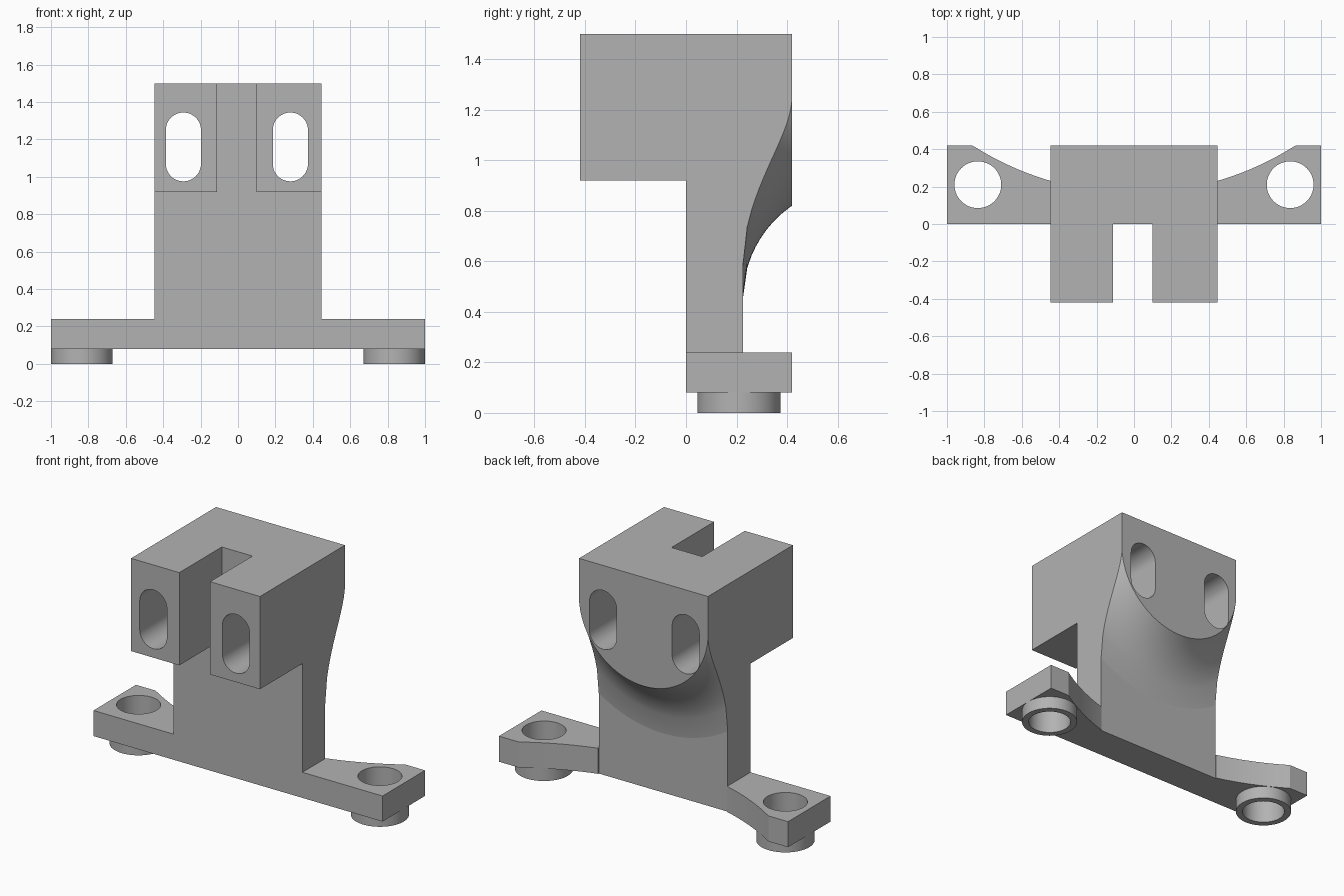
import bpy, bmesh, math
from mathutils import Matrix, Vector

cube = bpy.data.objects.get("Cube")
if cube:
    bpy.data.objects.remove(cube, do_unlink=True)

grey = bpy.data.materials.new("plain_grey")
grey.use_nodes = True
colour = (0.45, 0.45, 0.45, 1)
grey.diffuse_color = colour
grey.node_tree.nodes["Principled BSDF"].inputs["Base Color"].default_value = colour

HALF = 0.446      # half width of the column
BACK = 0.42       # rear plane of head and plate
WEB = 0.225       # rear plane of the column
OFF = -0.006      # small sideways offset of the head openings


def make(name, bm):
    bmesh.ops.recalc_face_normals(bm, faces=bm.faces)
    mesh = bpy.data.meshes.new(name)
    bm.to_mesh(mesh)
    bm.free()
    mesh.materials.append(grey)
    obj = bpy.data.objects.new(name, mesh)
    bpy.context.collection.objects.link(obj)
    return obj


def prism(name, outline, place, depth):
    """Extrude an outline; place maps outline points to space."""
    bm = bmesh.new()
    face = bm.faces.new([bm.verts.new(place(a, b)) for a, b in outline])
    ext = bmesh.ops.extrude_face_region(bm, geom=[face])
    verts = [v for v in ext["geom"] if isinstance(v, bmesh.types.BMVert)]
    bmesh.ops.translate(bm, verts=verts, vec=depth)
    return make(name, bm)


def arc(cx, cy, r, start, end, n):
    angles = [math.radians(start + (end - start) * i / n) for i in range(n + 1)]
    return [(cx + r * math.cos(t), cy + r * math.sin(t)) for t in angles]


def cylinder(name, x, radius, z0, z1):
    outline = arc(x, 0.21, radius, 0, 360, 64)[:-1]
    return prism(name, outline, lambda a, b: (a, b, z0), (0, 0, z1 - z0))


def combine(target, tool, operation):
    mod = target.modifiers.new(operation.title(), "BOOLEAN")
    mod.operation = operation
    mod.solver = "EXACT"
    mod.object = tool
    bpy.context.view_layer.objects.active = target
    bpy.ops.object.modifier_apply(modifier=mod.name)
    bpy.data.objects.remove(tool, do_unlink=True)


# Column with overhanging head, from one side profile
side = [(0, 0.24), (BACK, 0.24), (BACK, 1.5), (-BACK, 1.5), (-BACK, 0.92), (0, 0.92)]
body = prism("bracket_body", side, lambda y, z: (-HALF, y, z), (2 * HALF, 0, 0))

# Rear scoop: a concave fillet revolved about a front-to-back axis
axis_z, fillet = 1.267, 0.449
profile = [(WEB, 1.6), (0.5, 1.6)]
steps = 24
for i in range(steps + 1):
    y = 0.44 + (WEB - 0.44) * (i / steps) ** 2
    rise = math.sqrt(max(0, fillet ** 2 - (WEB + fillet - y) ** 2))
    if i == 0:
        profile.append((0.5, 0.817 - rise))
    profile.append((y, 0.817 - rise))
bm = bmesh.new()
ring = [bm.verts.new((r, y, axis_z)) for y, r in profile]
face = bm.faces.new(ring)
sweep = bmesh.ops.spin(bm, geom=[face], cent=(0, 0, axis_z), axis=(0, 1, 0),
                       angle=math.pi, steps=64, use_duplicate=False)
# Keep the starting cap so that the cutter is closed
bm.verts.ensure_lookup_table()
if any(e.is_boundary for e in bm.edges):
    bmesh.ops.holes_fill(bm, edges=[e for e in bm.edges if e.is_boundary], sides=0)
if sum(v.co.z for v in bm.verts) / len(bm.verts) > axis_z:
    bmesh.ops.scale(bm, verts=bm.verts, vec=(1, 1, -1),
                    space=Matrix.Translation((0, 0, -axis_z)))
combine(body, make("scoop_cutter", bm), "DIFFERENCE")

# Open front channel of the head
channel = [(OFF - 0.106, -0.6), (OFF + 0.106, -0.6), (OFF + 0.106, 0), (OFF - 0.106, 0)]
combine(body, prism("channel_cutter", channel, lambda x, y: (x, y, 0.8), (0, 0, 1)), "DIFFERENCE")

# Two upright rounded slots through the head
for s in (-1, 1):
    x = OFF + s * 0.286
    slot = arc(x, 1.25, 0.094, 0, 180, 24) + arc(x, 1.07, 0.094, 180, 360, 24)
    combine(body, prism("slot_cutter", slot, lambda a, b: (a, -0.6, b), (0, 1.2, 0)), "DIFFERENCE")

# Base plate with curved rear edges on both wings
radius, centre_y = 1.6, 1.767
half_edge = [(HALF, WEB)]
for i in range(17):
    x = HALF + (0.865 - HALF) * i / 16
    half_edge.append((x, min(BACK, centre_y - math.sqrt(radius ** 2 - x ** 2))))
half_edge += [(1, BACK), (1, 0)]
plate_outline = half_edge + [(-x, y) for x, y in reversed(half_edge)]
combine(body, prism("plate", plate_outline, lambda x, y: (x, y, 0.08), (0, 0, 0.16)), "UNION")

# Ring feet and bolt holes
for s in (-1, 1):
    combine(body, cylinder("foot", s * 0.835, 0.165, 0, 0.1), "UNION")
    combine(body, cylinder("hole_cutter", s * 0.835, 0.125, -0.1, 0.4), "DIFFERENCE")

# Merge coplanar faces, then smooth only the curved ones
bm = bmesh.new()
bm.from_mesh(body.data)
bmesh.ops.remove_doubles(bm, verts=bm.verts, dist=0.0001)
bmesh.ops.dissolve_limit(bm, angle_limit=math.radians(0.2), verts=bm.verts, edges=bm.edges)
bm.to_mesh(body.data)
bm.free()
for o in bpy.context.selected_objects:
    o.select_set(False)
body.select_set(True)
bpy.context.view_layer.objects.active = body
bpy.ops.object.shade_smooth_by_angle(angle=math.radians(25))
for p in body.data.polygons:
    if max(abs(c) for c in p.normal) > 0.9999:
        p.use_smooth = False
